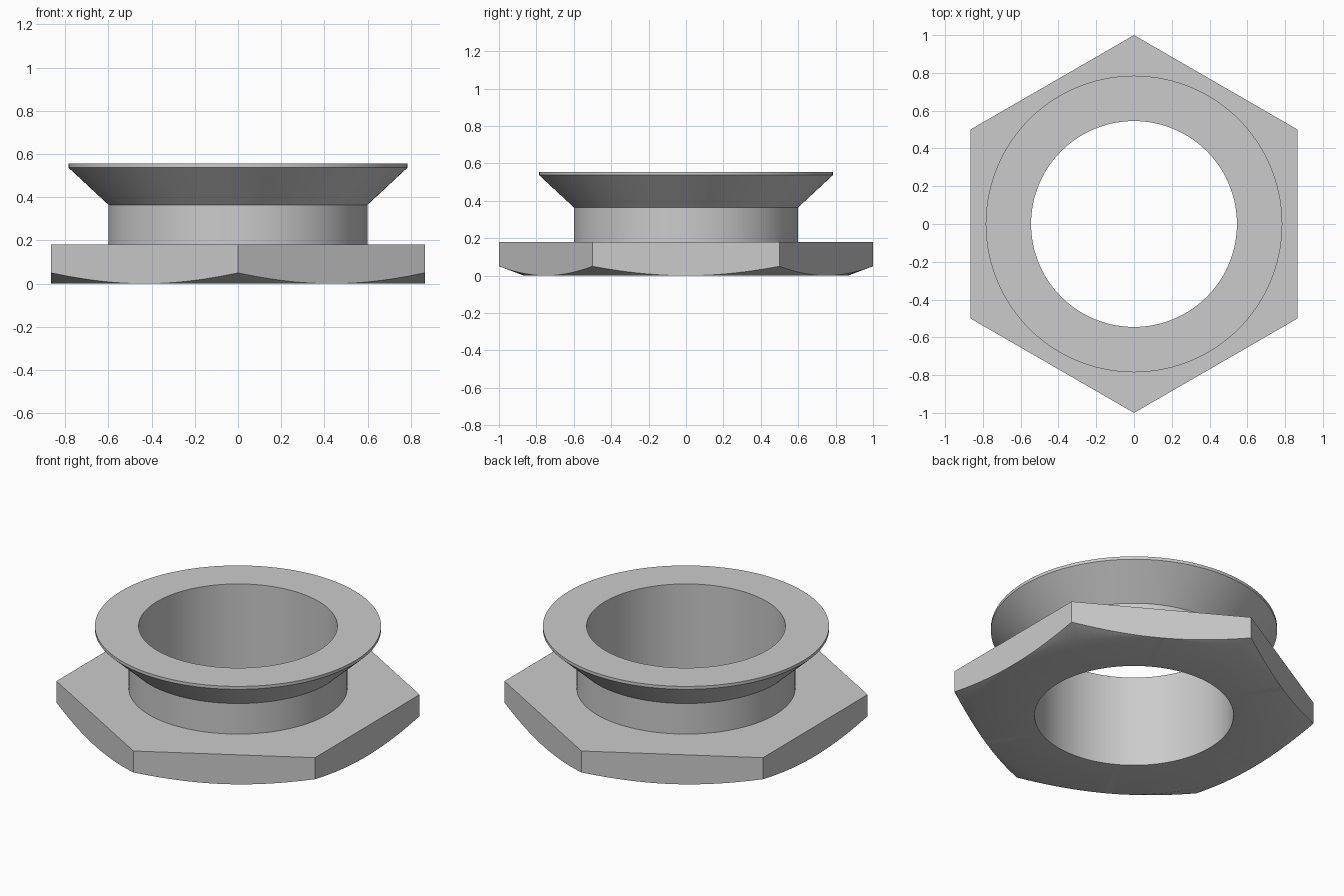
import bpy, bmesh, math

if "Cube" in bpy.data.objects:
    bpy.data.objects.remove(bpy.data.objects["Cube"])

SEGMENTS = 144
APOTHEM = math.cos(math.pi / 6)
BORE, NECK, RIM = 0.545, 0.6, 0.785
FLANGE_TOP, FLARE_START, RIM_LOW, TOP = 0.18, 0.365, 0.537, 0.555
CORNER_LIFT = 0.05

# Plain grey metal
grey = bpy.data.materials.new("grey metal")
grey.use_nodes = True
colour = (0.6, 0.6, 0.6, 1)
grey.diffuse_color = colour
grey.node_tree.nodes["Principled BSDF"].inputs["Base Color"].default_value = colour


def hex_radius(angle):
    """Distance to the hexagon's edge; corners point along +y and -y."""
    return APOTHEM / math.cos((angle + math.pi / 6) % (math.pi / 3) - math.pi / 6)


def section(angle):
    """Closed cross-section (radius, height) at one angle."""
    edge = hex_radius(angle)
    lift = CORNER_LIFT * (edge - APOTHEM) / (1 - APOTHEM)
    return [(BORE, 0), (APOTHEM, 0), (edge, lift), (edge, FLANGE_TOP),
            (NECK, FLANGE_TOP), (NECK, FLARE_START),
            (RIM, RIM_LOW), (RIM, TOP), (BORE, TOP)]


# Hexagonal flange, neck and flared rim, swept around the bore
bm = bmesh.new()
loops = []
for i in range(SEGMENTS):
    a = math.tau * i / SEGMENTS
    loops.append([bm.verts.new((r * math.cos(a), r * math.sin(a), z))
                  for r, z in section(a)])
for i, loop in enumerate(loops):
    after = loops[(i + 1) % SEGMENTS]
    for j in range(len(loop)):
        k = (j + 1) % len(loop)
        bm.faces.new((loop[j], after[j], after[k], loop[k]))
bmesh.ops.remove_doubles(bm, verts=bm.verts, dist=0.00001)
bmesh.ops.recalc_face_normals(bm, faces=bm.faces)

mesh = bpy.data.meshes.new("hex_flanged_collar")
bm.to_mesh(mesh)
bm.free()
mesh.materials.append(grey)
collar = bpy.data.objects.new("hex_flanged_collar", mesh)
bpy.context.collection.objects.link(collar)

# Smooth round surfaces, crisp edges
bpy.ops.object.select_all(action="DESELECT")
collar.select_set(True)
bpy.context.view_layer.objects.active = collar
bpy.ops.object.shade_smooth_by_angle(angle=math.radians(30))
